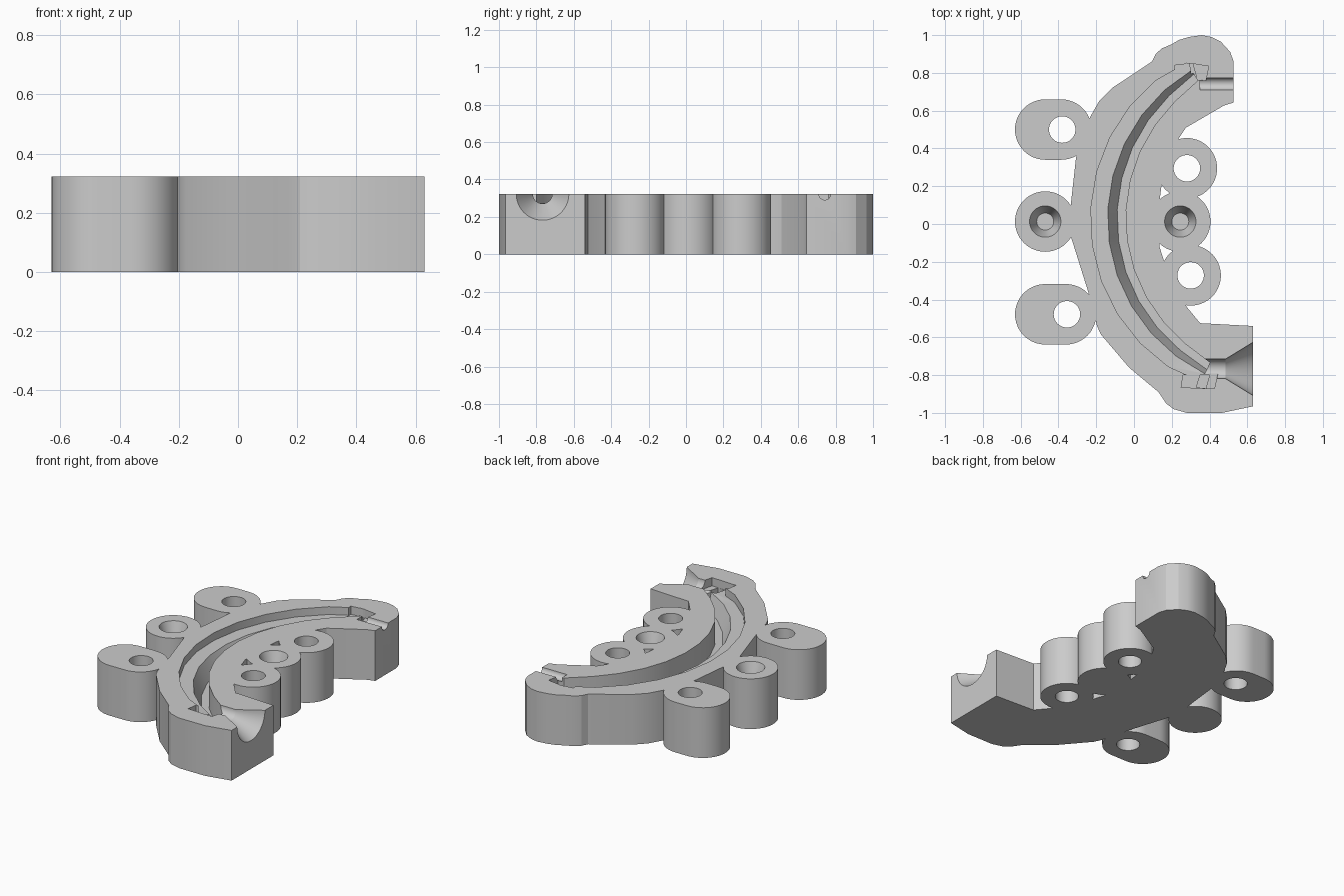
import bpy, bmesh, math
from mathutils import Matrix, Vector

cube = bpy.data.objects.get("Cube")
if cube:
    bpy.data.objects.remove(cube)

H = 0.323          # block height
OVER = 0.05        # how far cutters stick out
SEG = 56

grey = bpy.data.materials.new("plain_grey")
grey.use_nodes = True
colour = (0.6, 0.6, 0.6, 1)
grey.diffuse_color = colour
grey.node_tree.nodes["Principled BSDF"].inputs["Base Color"].default_value = colour


def to_object(name, bm):
    bmesh.ops.recalc_face_normals(bm, faces=bm.faces)
    mesh = bpy.data.meshes.new(name)
    bm.to_mesh(mesh)
    bm.free()
    mesh.materials.append(grey)
    ob = bpy.data.objects.new(name, mesh)
    bpy.context.collection.objects.link(ob)
    return ob


def prism(name, outline, z0=0.0, z1=H):
    bm = bmesh.new()
    face = bm.faces.new([bm.verts.new((x, y, z0)) for x, y in outline])
    top = bmesh.ops.extrude_face_region(bm, geom=[face])["geom"]
    verts = [v for v in top if isinstance(v, bmesh.types.BMVert)]
    bmesh.ops.translate(bm, verts=verts, vec=(0, 0, z1 - z0))
    return to_object(name, bm)


def loft(name, rings):
    # closed solid through a row of matching rings
    bm = bmesh.new()
    rows = [[bm.verts.new(p) for p in ring] for ring in rings]
    n = len(rows[0])
    for a, b in zip(rows, rows[1:]):
        for i in range(n):
            j = (i + 1) % n
            bm.faces.new((a[i], a[j], b[j], b[i]))
    bm.faces.new(rows[0])
    bm.faces.new(rows[-1])
    return to_object(name, bm)


def ring(x, y, z, r, axis):
    pts = []
    for i in range(SEG):
        a = 2 * math.pi * i / SEG
        u, v = r * math.cos(a), r * math.sin(a)
        pts.append((x + u, y + v, z) if axis == "z" else (x, y + u, z + v))
    return pts


def capsule(x0, x1, y, r):
    pts = []
    for cx, start in ((x1, -90), (x0, 90)):
        for i in range(25):
            a = math.radians(start + i * 7.5)
            pts.append((cx + r * math.cos(a), y + r * math.sin(a)))
    return pts


def combine(target, others, operation):
    for other in others:
        mod = target.modifiers.new("join", "BOOLEAN")
        mod.operation, mod.solver, mod.object = operation, "EXACT", other
        bpy.context.view_layer.update()
        deps = bpy.context.evaluated_depsgraph_get()
        mesh = bpy.data.meshes.new_from_object(target.evaluated_get(deps))
        target.modifiers.clear()
        target.data = mesh
        bpy.data.objects.remove(other)


# Curved main body
body = prism("mould_block", [
    (.21, -.98), (.28, -1), (.466, -1), (.63, -.965), (.63, -.54), (.35, -.525),
    (.28, -.44), (.2, -.3), (.16, -.2), (.135, -.12), (.135, .12), (.145, .2),
    (.19, .35), (.235, .45), (.275, .51), (.476, .627), (.527, .643), (.527, .86),
    (.51, .91), (.46, .965), (.41, .99), (.36, 1), (.29, .99), (.24, .975), (.196, .95),
    (.148, .93), (.115, .9), (.095, .86), (-.116, .72), (-.185, .65), (-.233, .565),
    (-.307, .35), (-.335, .1), (-.333, -.07), (-.243, -.357), (-.196, -.54),
    (-.175, -.585), (-.026, -.76), (.13, -.89), (.17, -.95)])

# Round and elongated ears
R = 0.16
lobes = [prism("right_upper_ear", capsule(-.47, -.385, .5, R)),
         prism("right_lower_ear", capsule(-.47, -.36, -.478, R))]
for x, y in ((-.47, .013), (.28, .295), (.245, .013), (.3, -.272)):
    lobes.append(loft("round_ear", [ring(x, y, 0, R, "z"), ring(x, y, H, R, "z")]))
combine(body, lobes, "UNION")

cutters = []

# Bolt holes right through
for x, y in ((-.38, .5), (-.355, -.478), (.28, .295), (.3, -.272)):
    cutters.append(loft("bolt_hole", [ring(x, y, -OVER, .07, "z"),
                                      ring(x, y, H + OVER, .07, "z")]))

# Blind tapered locating sockets
for x in (-.47, .245):
    cutters.append(loft("socket", [ring(x, .013, H - .12, .045, "z"),
                                   ring(x, .013, H, .083, "z"),
                                   ring(x, .013, H + OVER, .083, "z")]))

# Pouring funnel and its neck, then the vent at the other end
FY = -.767
cutters.append(loft("funnel", [ring(.33, FY, H, .052, "x"), ring(.485, FY, H, .052, "x"),
                               ring(.632, FY, H, .142, "x"), ring(.7, FY, H, .142, "x")]))
cutters.append(loft("vent", [ring(.35, .742, H, .032, "x"), ring(.6, .742, H, .032, "x")]))

# Stepped crescent cavity swept along an arc
cx, cy, rad = .775, .03, .915
shallow, deep = H - .05, H - .15
sections = []
STEPS = 11
for i in range(STEPS + 1):
    t = i / STEPS
    a = math.radians(121 + t * 123)
    bulge = math.sin(math.pi * t) ** 0.5
    outer = rad + .045 + .045 * bulge
    step = rad
    foot = rad - .025 - .025 * bulge
    inner = rad - .065 - .03 * bulge
    profile = [(outer, H + OVER), (outer, shallow), (step, shallow),
               (foot, deep), (inner, deep), (inner, H + OVER)]
    sections.append([(cx + r * math.cos(a), cy + r * math.sin(a), z) for r, z in profile])
cutters.append(loft("cavity", sections))

# Shallow end pockets with a deeper slot in each
cutters.append(prism("upper_pocket", [(.22, .77), (.38, .76), (.395, .835), (.3, .85),
                                      (.215, .84)], shallow - .003, H + OVER))
cutters.append(prism("upper_slot", [(.31, .75), (.33, .78), (.31, .85), (.295, .85)],
                     deep + .03, H + OVER))
cutters.append(prism("lower_pocket", [(.25, -.865), (.425, -.872), (.445, -.79),
                                      (.26, -.8)], shallow - .003, H + OVER))
cutters.append(prism("lower_slot", [(.33, -.865), (.38, -.87), (.4, -.8), (.35, -.8)],
                     deep + .03, H + OVER))
combine(body, cutters, "DIFFERENCE")

# One colour, smooth round walls with sharp rims
body.data.materials.clear()
body.data.materials.append(grey)
for p in body.data.polygons:
    p.material_index = 0
bpy.ops.object.select_all(action="DESELECT")
body.select_set(True)
bpy.context.view_layer.objects.active = body
bpy.ops.object.shade_smooth_by_angle(angle=math.radians(20))
